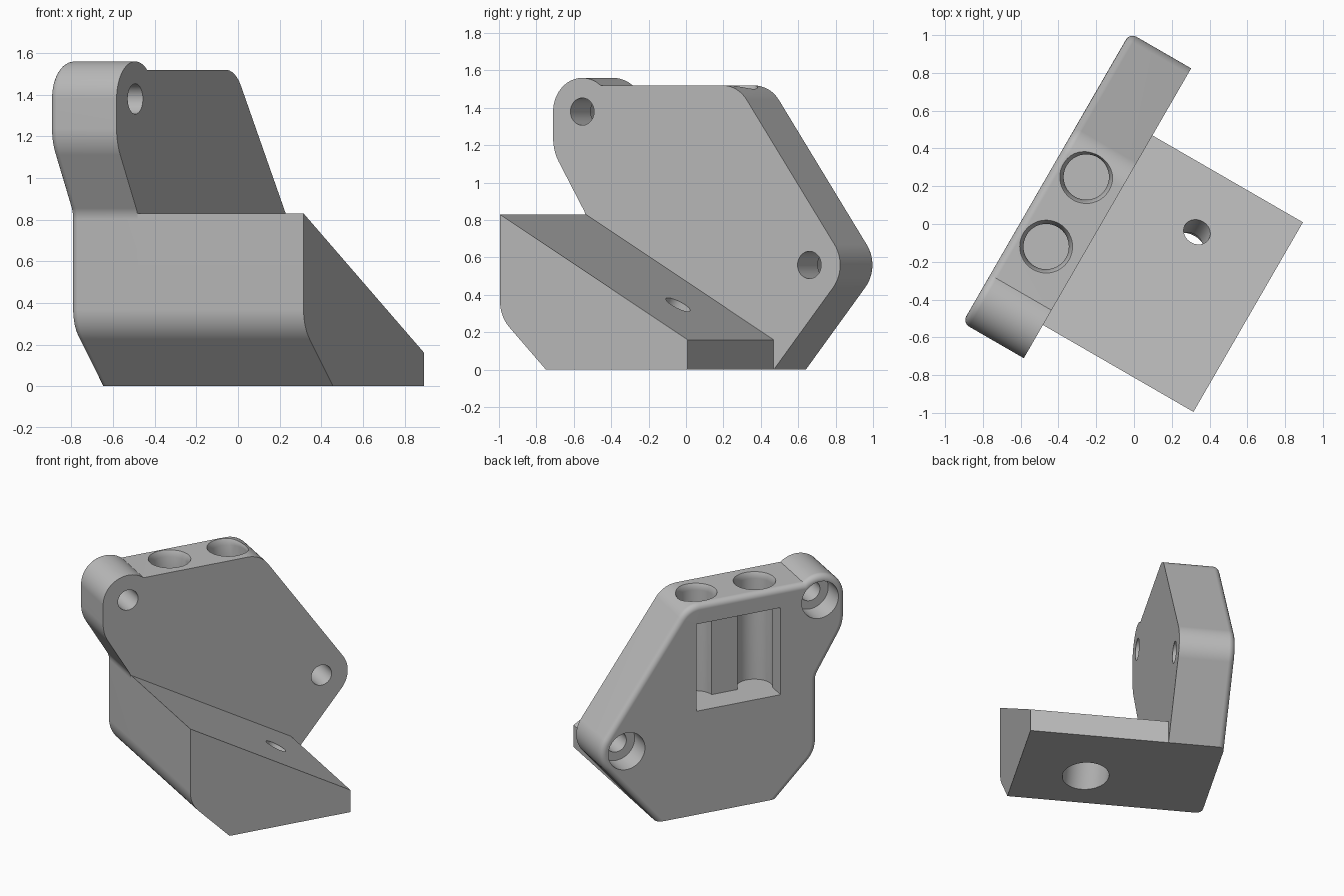
import bpy, bmesh
from math import radians, tan, cos, sin, pi
from mathutils import Vector, Matrix

cube = bpy.data.objects.get("Cube")
if cube:
    bpy.data.objects.remove(cube, do_unlink=True)

grey = bpy.data.materials.new("plain_grey")
grey.use_nodes = True
GREY = (0.5, 0.5, 0.5, 1)
grey.diffuse_color = GREY
grey.node_tree.nodes["Principled BSDF"].inputs["Base Color"].default_value = GREY


def arc(cx, cz, r, a0, a1, n=14):
    """Points along an arc, angles in degrees."""
    angles = [radians(a0 + (a1 - a0) * i / n) for i in range(n + 1)]
    return [(cx + r * cos(a), cz + r * sin(a), 0) for a in angles]


def rounded(points, n=8):
    """Outline from (x, z, radius) corners, each filleted by its radius."""
    out = []
    for i, (x, z, r) in enumerate(points):
        p = Vector((x, z))
        if r == 0:
            out.append(p)
            continue
        a = (Vector(points[i - 1][:2]) - p).normalized()
        b = (Vector(points[(i + 1) % len(points)][:2]) - p).normalized()
        half = a.angle(b) / 2
        centre = p + (a + b).normalized() * (r / sin(half))
        start = p + a * (r / tan(half)) - centre
        end = p + b * (r / tan(half)) - centre
        turn = start.angle(end)
        for k in range(n + 1):
            t = k / n
            v = (start * sin((1 - t) * turn) + end * sin(t * turn)) / sin(turn)
            out.append(centre + v)
    return out


def to_object(name, bm):
    bmesh.ops.recalc_face_normals(bm, faces=bm.faces)
    mesh = bpy.data.meshes.new(name)
    bm.to_mesh(mesh)
    bm.free()
    mesh.materials.append(grey)
    obj = bpy.data.objects.new(name, mesh)
    bpy.context.collection.objects.link(obj)
    return obj


def prism(name, outline, y0, y1, back_fillet=0):
    """Extrude an x-z outline from y0 to y1, rounding the rim at y1."""
    bm = bmesh.new()
    face = bm.faces.new([bm.verts.new((p.x, y0, p.y)) for p in outline])
    ext = bmesh.ops.extrude_face_region(bm, geom=[face])["geom"]
    verts = [g for g in ext if isinstance(g, bmesh.types.BMVert)]
    bmesh.ops.translate(bm, vec=(0, y1 - y0, 0), verts=verts)
    if not any(f.is_valid and len(f.verts) == len(outline)
               and abs(f.calc_center_median().y - y0) < 1e-4 for f in bm.faces):
        bm.faces.new([v for v in bm.verts if abs(v.co.y - y0) < 1e-5])
    bmesh.ops.recalc_face_normals(bm, faces=bm.faces)
    if back_fillet:
        rim = [e for e in bm.edges
               if all(abs(v.co.y - y1) < 1e-5 for v in e.verts)
               and max(v.co.z for v in e.verts) > 1e-4]
        bmesh.ops.bevel(bm, geom=rim, offset=back_fillet, segments=5,
                        profile=0.5, affect='EDGES', clamp_overlap=False)
    return to_object(name, bm)


def rod(p0, p1, r0, r1=None):
    """Round cutter between two points."""
    p0, p1 = Vector(p0), Vector(p1)
    axis = p1 - p0
    m = Matrix.Translation((p0 + p1) / 2) @ axis.to_track_quat('Z', 'Y').to_matrix().to_4x4()
    bm = bmesh.new()
    bmesh.ops.create_cone(bm, cap_ends=True, segments=48, radius1=r0,
                          radius2=r0 if r1 is None else r1,
                          depth=axis.length, matrix=m)
    return to_object("cutter", bm)


def box(lo, hi):
    lo, hi = Vector(lo), Vector(hi)
    bm = bmesh.new()
    bmesh.ops.create_cube(bm, size=1, matrix=Matrix.Translation((lo + hi) / 2)
                          @ Matrix.Diagonal((*(hi - lo), 1)))
    return to_object("cutter", bm)


def activate(obj):
    bpy.ops.object.select_all(action='DESELECT')
    obj.select_set(True)
    bpy.context.view_layer.objects.active = obj


def cut(obj, cutter):
    cutter.hide_render = True
    mod = obj.modifiers.new("cut", 'BOOLEAN')
    mod.operation = 'DIFFERENCE'
    mod.solver = 'EXACT'
    mod.object = cutter
    activate(obj)
    bpy.ops.object.modifier_apply(modifier=mod.name)
    bpy.data.objects.remove(cutter, do_unlink=True)


def finish(obj):
    """Smooth the fillets and turn the part to its final heading."""
    activate(obj)
    bpy.ops.object.shade_smooth_by_angle(angle=radians(28))
    mod = obj.modifiers.new("clean_normals", 'WEIGHTED_NORMAL')
    mod.keep_sharp = True
    obj.rotation_euler.z = pi / 3


FRONT, BACK = 0.15, 0.525
lobe, ear = (-0.727, 1.38), (0.675, 0.56)

# Upright plate with two bolt lobes
plate_outline = rounded(
    [(-0.42, 0, 0), (0.455, 0, 0)]
    + arc(*ear, 0.19, -40, 35)
    + [(0.234, 1.52, 0.18)]
    + arc(*lobe, 0.18, 51, 180, 22)
    + [(-0.907, 1.17, 0.25), (-0.704, 0.83, 0.1), (-0.704, 0.285, 0.2)])
plate = prism("upright_plate", plate_outline, FRONT, BACK, 0.04)

# Counterbored bolt holes through the lobes
for x, z in (lobe, ear):
    cut(plate, rod((x, 0, z), (x, 0.7, z), 0.073))
    cut(plate, rod((x, BACK - 0.16, z), (x, 0.7, z), 0.133))

# Rear pocket and the two chamfered sockets dropping into it
FLOOR, TOP, MID = 0.75, 1.52, 0.343
cut(plate, box((-0.44, MID - 0.01, FLOOR), (0.17, 0.7, 1.38)))
for x in (0.089, -0.336):
    cut(plate, rod((x, MID, FLOOR), (x, MID, 1.7), 0.12))
    cut(plate, rod((x, MID, TOP - 0.04), (x, MID, TOP + 0.04), 0.12, 0.16))
finish(plate)

# Wedge foot with a sloping top
foot_outline = rounded([(-0.42, 0, 0), (0.455, 0, 0), (0.455, 0.16, 0),
                        (-0.704, 0.83, 0), (-0.704, 0.285, 0.2)])
foot = prism("wedge_foot", foot_outline, -0.77, FRONT)

# Screw hole square to the slope, widened from below
mouth = Vector((0.13, -0.31, 0.348))
axis = Vector((sin(pi / 6), 0, cos(pi / 6)))
cut(foot, rod(mouth + axis * 0.2, mouth - axis * 0.6, 0.073))
cut(foot, rod(mouth - axis * 0.16, mouth - axis * 0.7, 0.153))
finish(foot)
